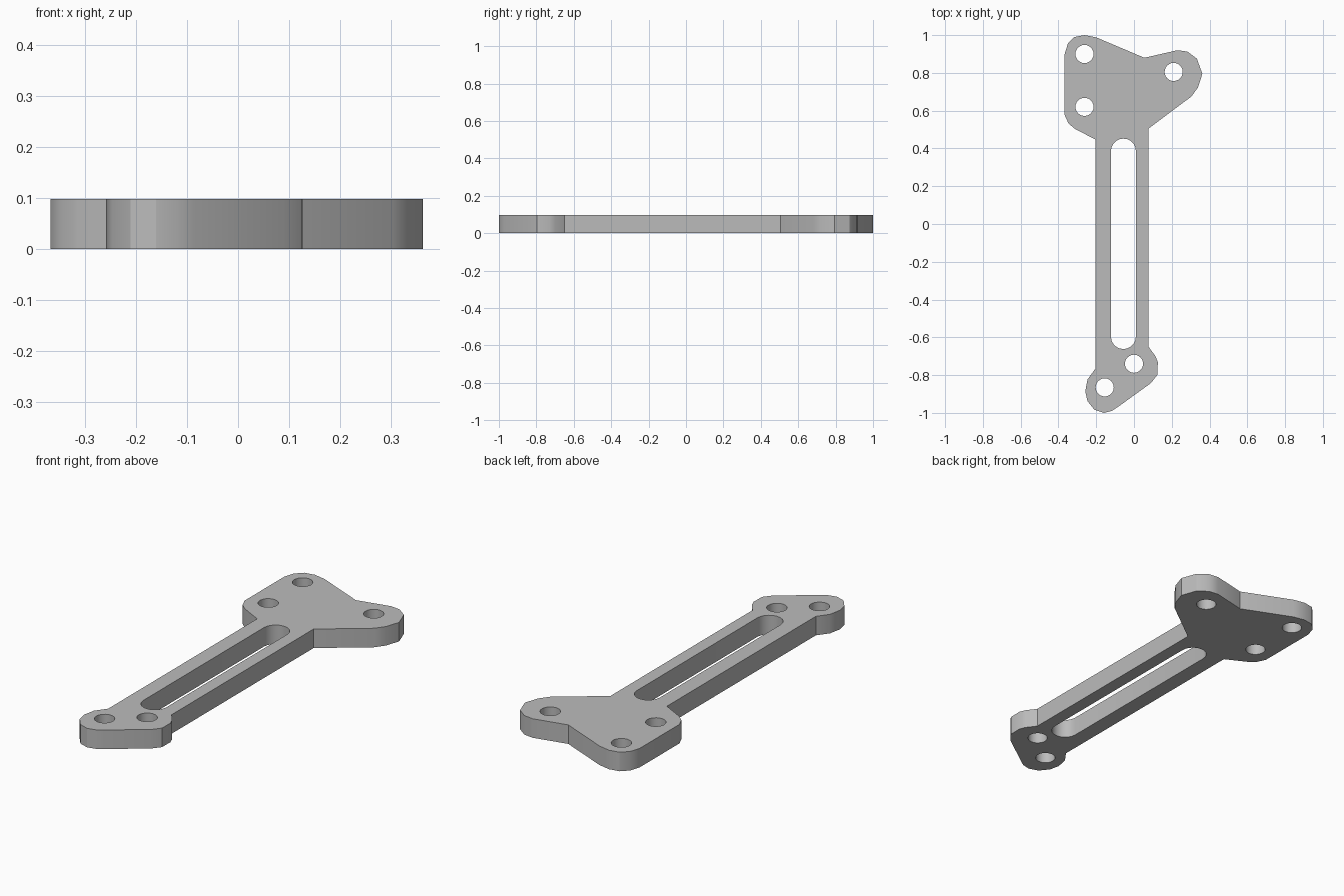
import bpy
import bmesh
from math import cos, sin, pi

cube = bpy.data.objects.get("Cube")
if cube:
    bpy.data.objects.remove(cube, do_unlink=True)

THICKNESS = 0.098
HOLE_RADIUS = 0.048
SLOT_RADIUS = 0.066


def arc(x, y, radius, start, end, steps):
    """Points along an arc, both ends included."""
    angles = [start + (end - start) * i / steps for i in range(steps + 1)]
    return [(x + radius * cos(a), y + radius * sin(a)) for a in angles]


def add_loop(bm, points):
    """Closed loop of edges in the middle plane of the plate."""
    verts = [bm.verts.new((x, y, THICKNESS / 2)) for x, y in points]
    for i, vert in enumerate(verts):
        bm.edges.new((verts[i - 1], vert))


# Outer profile, clockwise from the back left lobe
back_left_lobe = [(-.367, .9), (-.35, .955), (-.315, .99), (-.262, 1), (-.2, .988)]
back_notch = [(.055, .88)]
back_right_lobe = [(.23, .92), (.283, .913), (.333, .875), (.362, .795),
                   (.338, .722), (.304, .675)]
right_edge = [(.077, .505), (.077, -.65)]
front_right_lobe = [(.114, -.7), (.126, -.73), (.125, -.797), (.09, -.842)]
front_left_lobe = [(-.087, -.97), (-.118, -.99), (-.16, -1), (-.21, -.983),
                   (-.246, -.938), (-.258, -.886), (-.246, -.823)]
left_edge = [(-.204, -.765), (-.204, .447)]
middle_left_lobe = [(-.315, .505), (-.347, .533), (-.367, .577)]
outline = (back_left_lobe + back_notch + back_right_lobe + right_edge
           + front_right_lobe + front_left_lobe + left_edge + middle_left_lobe)

# Long slot with round ends
slot = (arc(-.056, .386, SLOT_RADIUS, 0, pi, 10)
        + arc(-.056, -.596, SLOT_RADIUS, pi, 2 * pi, 10))

# Bolt holes
hole_centres = [(-.262, .9), (-.262, .62), (.21, .805), (0, -.74), (-.155, -.865)]

# Fill the profile around the openings
bm = bmesh.new()
add_loop(bm, outline)
add_loop(bm, slot)
for x, y in hole_centres:
    add_loop(bm, arc(x, y, HOLE_RADIUS, 0, 2 * pi, 24)[:-1])
bmesh.ops.triangle_fill(bm, edges=bm.edges[:], use_beauty=True, normal=(0, 0, 1))
bmesh.ops.recalc_face_normals(bm, faces=bm.faces[:])
mesh = bpy.data.meshes.new("bracket_plate")
bm.to_mesh(mesh)
bm.free()

plate = bpy.data.objects.new("bracket_plate", mesh)
bpy.context.collection.objects.link(plate)

# Plain grey metal
grey = bpy.data.materials.new("plain grey")
grey.use_nodes = True
grey.diffuse_color = (0.5, 0.5, 0.5, 1)
grey.node_tree.nodes["Principled BSDF"].inputs["Base Color"].default_value = grey.diffuse_color
mesh.materials.append(grey)

# Thicken the plate evenly about its middle plane
bpy.ops.object.select_all(action="DESELECT")
plate.select_set(True)
bpy.context.view_layer.objects.active = plate
solidify = plate.modifiers.new("thickness", "SOLIDIFY")
solidify.thickness = THICKNESS
solidify.offset = 0
bpy.ops.object.modifier_apply(modifier=solidify.name)
bpy.ops.object.shade_smooth_by_angle(angle=pi / 6)
